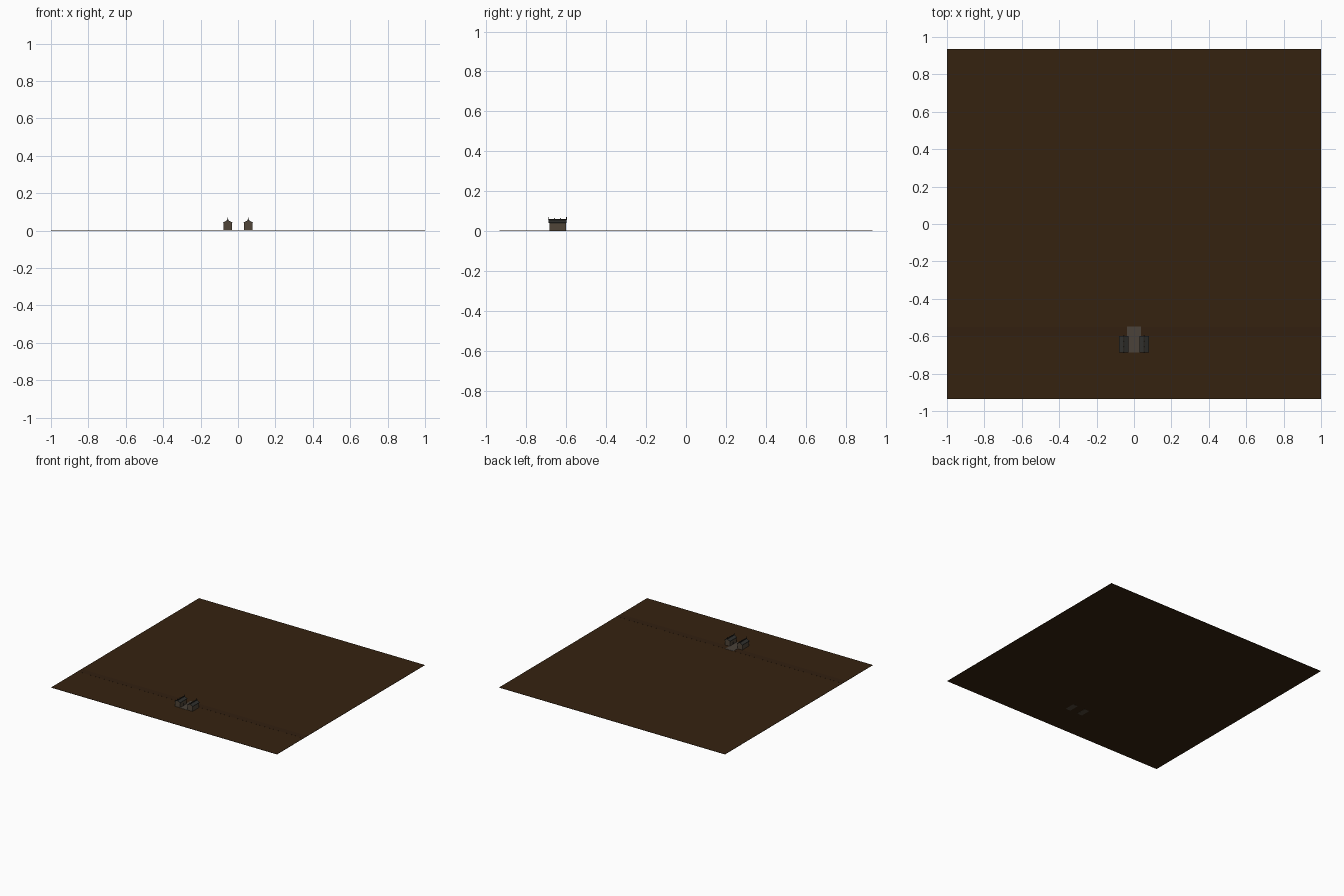
import bpy
import bmesh

cube = bpy.data.objects.get("Cube")
if cube:
    bpy.data.objects.remove(cube)


def material(name, rgb):
    m = bpy.data.materials.new(name)
    m.use_nodes = True
    m.diffuse_color = (*rgb, 1)
    m.node_tree.nodes["Principled BSDF"].inputs["Base Color"].default_value = (*rgb, 1)
    return m


SOIL = material("dark soil", (0.036, 0.016, 0.005))
TRACK = material("worn soil", (0.032, 0.014, 0.005))
STONE = material("grey paving", (0.07, 0.055, 0.042))
WALL = material("weathered wall", (0.08, 0.06, 0.04))
ROOF = material("dark slate", (0.03, 0.03, 0.027))
TRIM = material("dark timber", (0.02, 0.017, 0.013))

FRONT, BACK = -0.685, -0.602
MID = (FRONT + BACK) / 2


def mesh_object(name, bm, mat):
    bmesh.ops.recalc_face_normals(bm, faces=bm.faces)
    mesh = bpy.data.meshes.new(name)
    bm.to_mesh(mesh)
    bm.free()
    mesh.materials.append(mat)
    ob = bpy.data.objects.new(name, mesh)
    bpy.context.collection.objects.link(ob)
    return ob


def box(name, x, y, z, mat):
    """Box from (low, high) ranges on each axis."""
    bm = bmesh.new()
    bmesh.ops.create_cube(bm, size=1)
    for v in bm.verts:
        v.co = [r[0] if c < 0 else r[1] for c, r in zip(v.co, (x, y, z))]
    return mesh_object(name, bm, mat)


def extrude_y(name, profile, y, mat):
    """Closed x-z profile drawn out along y."""
    bm = bmesh.new()
    face = bm.faces.new([bm.verts.new((px, y[0], pz)) for px, pz in profile])
    new = bmesh.ops.extrude_face_region(bm, geom=[face])["geom"]
    moved = [g for g in new if isinstance(g, bmesh.types.BMVert)]
    bmesh.ops.translate(bm, verts=moved, vec=(0, y[1] - y[0], 0))
    return mesh_object(name, bm, mat)


def spike(name, x, y, z, radius, height, mat):
    bm = bmesh.new()
    bmesh.ops.create_cone(bm, cap_ends=True, segments=6, radius1=radius,
                          radius2=radius * 0.4, depth=height)
    bmesh.ops.translate(bm, verts=bm.verts, vec=(x, y, z + height / 2))
    return mesh_object(name, bm, mat)


# Ground, a worn track across it and the paved lane
box("ground", (-1, 1), (-0.935, 0.935), (0, 0.002), SOIL)
box("cross_track", (-1, 1), (-0.6, -0.55), (0.002, 0.0024), TRACK)
box("paved_lane", (-0.037, 0.037), (-0.688, -0.548), (0.002, 0.0035), STONE)

# Two facing houses
for side, sx in (("left", 1), ("right", -1)):
    cx = sx * 0.055
    box(side + "_foundation", (cx - 0.022, cx + 0.022), (FRONT, BACK), (-0.0003, 0.004), WALL)

    # Walls with gabled ends
    gable = [(-0.022, 0.003), (0.022, 0.003), (0.022, 0.042), (0, 0.053), (-0.022, 0.042)]
    extrude_y(side + "_walls", [(cx + x, z) for x, z in gable], (FRONT, BACK), WALL)

    # Roof slopes, with a ridge beam
    slope = [(-0.025, 0.041), (0, 0.054), (0.025, 0.041), (0.025, 0.044), (0, 0.057), (-0.025, 0.044)]
    extrude_y(side + "_roof", [(cx + x, z) for x, z in slope], (FRONT - 0.003, BACK + 0.003), ROOF)
    box(side + "_ridge_beam", (cx - 0.003, cx + 0.003), (FRONT - 0.005, BACK + 0.005),
        (0.055, 0.06), TRIM)

    # Ridge finials
    for i in range(4):
        y = FRONT - 0.003 + i * (BACK - FRONT + 0.006) / 3
        spike(f"{side}_finial_{i + 1}", cx, y, 0.058, 0.003, 0.012 if i in (0, 3) else 0.008, TRIM)

    # Timber rails under the eaves, and doors on the lane side
    for e in (-1, 1):
        x = cx + e * 0.0225
        box(f"{side}_eave_rail_{'inner' if e * sx < 0 else 'outer'}",
            (x - 0.001, x + 0.001), (FRONT, BACK), (0.038, 0.042), TRIM)
    x = cx - sx * 0.0222
    box(side + "_door", (x - 0.0008, x + 0.0008), (MID - 0.007, MID + 0.007), (0.003, 0.024), TRIM)
